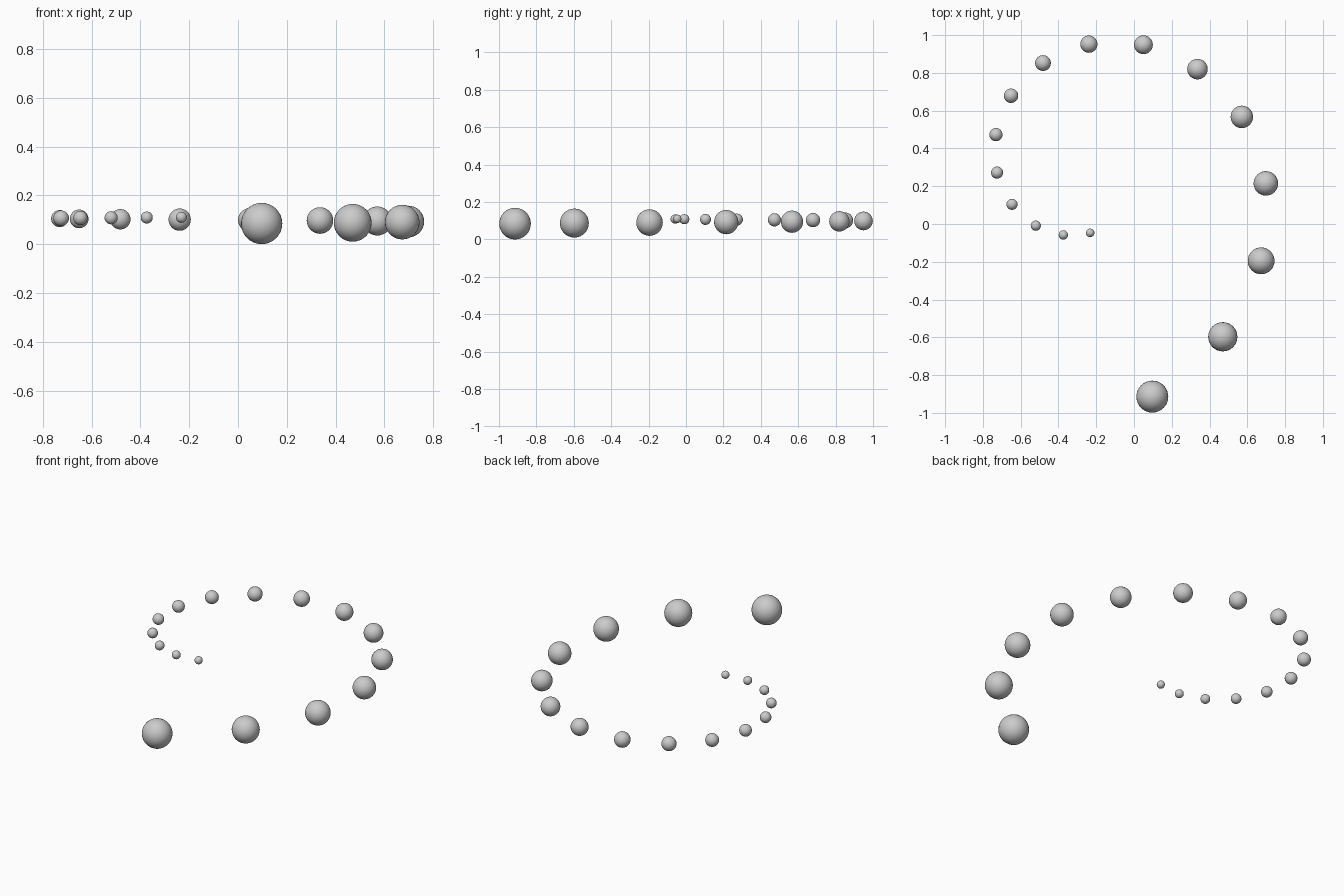
import bpy

# Plan positions (x, y) along the growing spiral, from the smallest ball outwards
POINTS = [
    (-0.232, -0.047), (-0.374, -0.058), (-0.520, -0.009), (-0.646, 0.104),
    (-0.725, 0.272), (-0.731, 0.473), (-0.651, 0.679), (-0.482, 0.852),
    (-0.239, 0.952), (0.050, 0.949), (0.336, 0.820), (0.571, 0.567),
    (0.698, 0.215), (0.673, -0.195), (0.470, -0.597), (0.097, -0.914),
]
GROWTH = 1.0922        # each ball is this much larger than the one before
LARGEST = 0.0845       # radius of the last ball


def ball(index, x, y):
    scale = GROWTH ** (index - (len(POINTS) - 1))
    # the spiral sinks slightly as it widens
    z = 0.119 - 0.0345 * scale
    bpy.ops.mesh.primitive_uv_sphere_add(
        segments=32, ring_count=16, radius=LARGEST * scale, location=(x, y, z))
    obj = bpy.context.object
    obj.name = f"spiral_ball_{index + 1:02d}"
    bpy.ops.object.shade_smooth()


# Spiral of balls
for i, (px, py) in enumerate(POINTS):
    ball(i, px, py)
